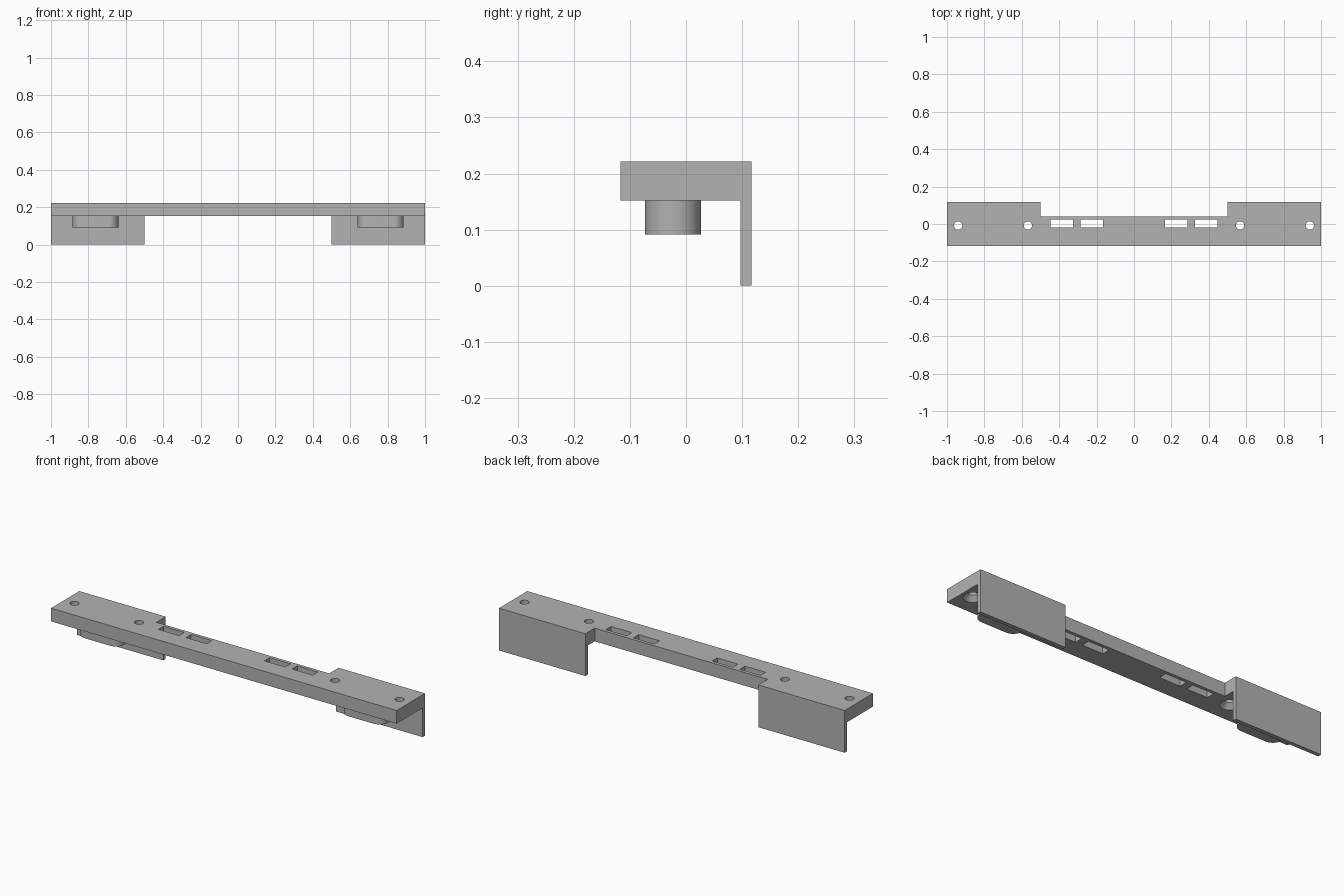
import bpy, bmesh, math
from mathutils import Matrix

if "Cube" in bpy.data.objects:
    bpy.data.objects.remove(bpy.data.objects["Cube"], do_unlink=True)

LOW, TOP = 0.152, 0.221      # underside and top of the bar
HALF_Y = 0.117

grey = bpy.data.materials.new("plain grey")
grey.use_nodes = True
colour = (0.45, 0.45, 0.45, 1)
grey.diffuse_color = colour
grey.node_tree.nodes["Principled BSDF"].inputs["Base Color"].default_value = colour


def make_object(name, bm):
    bmesh.ops.recalc_face_normals(bm, faces=bm.faces)
    mesh = bpy.data.meshes.new(name)
    bm.to_mesh(mesh)
    bm.free()
    mesh.materials.append(grey)
    obj = bpy.data.objects.new(name, mesh)
    bpy.context.collection.objects.link(obj)
    return obj


def add_box(bm, x0, x1, y0, y1, z0, z1):
    size = Matrix.Diagonal((x1 - x0, y1 - y0, z1 - z0, 1))
    place = Matrix.Translation(((x0 + x1) / 2, (y0 + y1) / 2, (z0 + z1) / 2))
    bmesh.ops.create_cube(bm, size=1, matrix=place @ size)


def add_prism(bm, outline, z0, z1):
    low = [bm.verts.new((x, y, z0)) for x, y in outline]
    high = [bm.verts.new((x, y, z1)) for x, y in outline]
    bm.faces.new(low)
    bm.faces.new(high)
    for i in range(len(low)):
        j = (i + 1) % len(low)
        bm.faces.new((low[i], low[j], high[j], high[i]))


def add_turned(bm, x, y, steps, sides=32):
    rings = []
    for z, r in steps:
        angles = [2 * math.pi * i / sides for i in range(sides)]
        rings.append([bm.verts.new((x + r * math.cos(a), y + r * math.sin(a), z)) for a in angles])
    bm.faces.new(rings[0])
    bm.faces.new(rings[-1])
    for a, b in zip(rings, rings[1:]):
        for i in range(sides):
            j = (i + 1) % sides
            bm.faces.new((a[i], a[j], b[j], b[i]))


def boolean(target, tool, operation):
    mod = target.modifiers.new(operation, "BOOLEAN")
    mod.operation, mod.object, mod.solver = operation, tool, "EXACT"
    bpy.context.view_layer.objects.active = target
    bpy.ops.object.modifier_apply(modifier=mod.name)
    bpy.data.objects.remove(tool, do_unlink=True)


# Bar with a recessed middle along the back
bm = bmesh.new()
add_prism(bm, [(-1, -HALF_Y), (1, -HALF_Y), (1, HALF_Y), (0.5, HALF_Y),
               (0.5, 0.04), (-0.5, 0.04), (-0.5, HALF_Y), (-1, HALF_Y)], LOW, TOP)
bar = make_object("mounting_bar", bm)

# Hanging flanges at the back of both ends
bm = bmesh.new()
for x in (-1, 0.5):
    add_box(bm, x, x + 0.5, 0.097, HALF_Y, 0, LOW)
boolean(bar, make_object("flanges", bm), "UNION")

# Countersunk screw holes and rectangular slots
bm = bmesh.new()
for side in (-1, 1):
    for x in (0.567, 0.94):
        add_turned(bm, side * x, -0.008,
                   [(LOW - 0.01, 0.045), (LOW, 0.045), (LOW + 0.025, 0.022), (TOP + 0.02, 0.022)])
    for x in (0.227, 0.387):
        add_box(bm, side * x - 0.06, side * x + 0.06, -0.02, 0.023, LOW - 0.02, TOP + 0.02)
boolean(bar, make_object("cutters", bm), "DIFFERENCE")

# Rounded bosses under both ends
bosses = []
RADIUS, STRAIGHT = 0.05, 0.0725
for side, name in ((-1, "right_boss"), (1, "left_boss")):
    outline = []
    for end in (1, -1):
        for i in range(25):
            a = math.pi * (i / 24 - 0.5) + (0 if end > 0 else math.pi)
            outline.append((side * 0.7625 + end * STRAIGHT + RADIUS * math.cos(a),
                            -0.023 + RADIUS * math.sin(a)))
    bm = bmesh.new()
    add_prism(bm, outline, 0.091, LOW)
    bosses.append(make_object(name, bm))

# Smooth the round walls, keep the corners crisp
bpy.ops.object.select_all(action="DESELECT")
for obj in [bar] + bosses:
    obj.select_set(True)
bpy.context.view_layer.objects.active = bar
bpy.ops.object.shade_smooth_by_angle(angle=math.radians(30))
